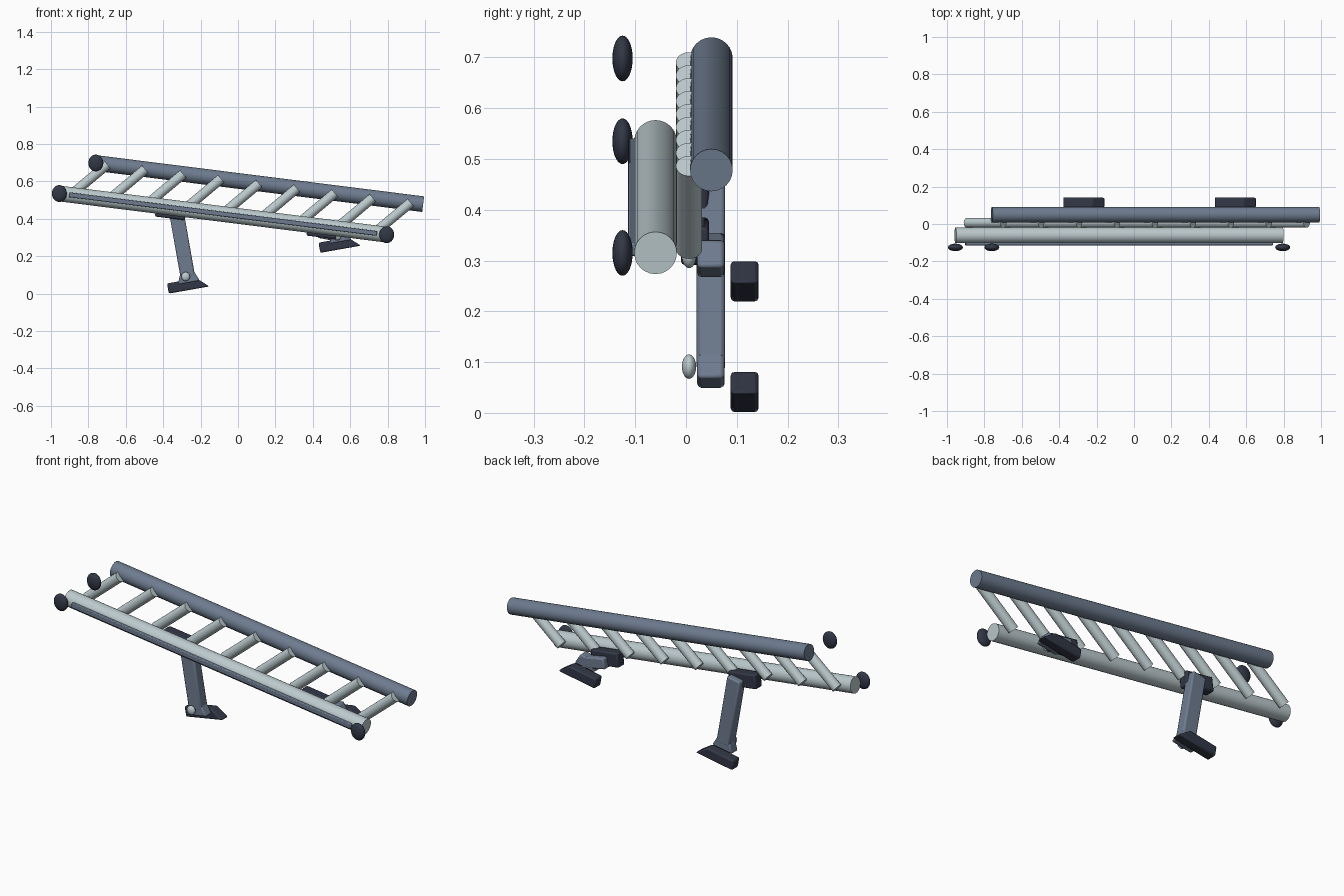
import bpy, bmesh, math
from mathutils import Vector, Matrix

cube = bpy.data.objects.get("Cube")
if cube:
    bpy.data.objects.remove(cube, do_unlink=True)


def material(name, rgb):
    mat = bpy.data.materials.new(name)
    mat.use_nodes = True
    colour = (*rgb, 1.0)
    mat.diffuse_color = colour
    mat.node_tree.nodes["Principled BSDF"].inputs["Base Color"].default_value = colour
    return mat


PALE = material("pale grey metal", (0.50, 0.59, 0.61))
SLATE = material("slate blue metal", (0.155, 0.20, 0.275))
DARK = material("dark navy rubber", (0.032, 0.039, 0.062))


def finish(bm, name, mat, bevel=0.0):
    bmesh.ops.recalc_face_normals(bm, faces=bm.faces)
    mesh = bpy.data.meshes.new(name)
    bm.to_mesh(mesh)
    bm.free()
    mesh.materials.append(mat)
    obj = bpy.data.objects.new(name, mesh)
    bpy.context.collection.objects.link(obj)
    if bevel:
        mod = obj.modifiers.new("soft edges", "BEVEL")
        mod.width = bevel
        mod.segments = 2
    bpy.ops.object.select_all(action="DESELECT")
    obj.select_set(True)
    bpy.context.view_layer.objects.active = obj
    bpy.ops.object.shade_smooth_by_angle(angle=math.radians(35))
    return obj


def tube(name, start, end, radius, mat, sides=24):
    a, b = Vector(start), Vector(end)
    turn = (b - a).to_track_quat("Z", "Y").to_matrix().to_4x4()
    bm = bmesh.new()
    bmesh.ops.create_cone(bm, cap_ends=True, segments=sides, radius1=radius, radius2=radius,
                          depth=(b - a).length, matrix=Matrix.Translation((a + b) / 2) @ turn)
    return finish(bm, name, mat)


def ball(name, centre, radii, mat):
    bm = bmesh.new()
    bmesh.ops.create_uvsphere(bm, u_segments=24, v_segments=14, radius=1,
                              matrix=Matrix.Translation(centre) @ Matrix.Diagonal((*radii, 1)))
    return finish(bm, name, mat)


def slab(name, outline, origin, tilt, y0, y1, mat, bevel=0.008):
    """Extrude an x-z outline from y0 to y1, tilted about its origin."""
    c, s = math.cos(tilt), math.sin(tilt)
    bm = bmesh.new()
    verts = [bm.verts.new((origin[0] + u * c - v * s, y0, origin[1] + u * s + v * c))
             for u, v in outline]
    face = bm.faces.new(verts)
    grown = bmesh.ops.extrude_face_region(bm, geom=[face])["geom"]
    bmesh.ops.translate(bm, vec=(0, y1 - y0, 0),
                        verts=[g for g in grown if isinstance(g, bmesh.types.BMVert)])
    return finish(bm, name, mat, bevel)


def bar(name, a, b, width, y0, y1, mat, bevel=0.008):
    """Straight flat bar between two x-z points."""
    d = Vector(b) - Vector(a)
    h = width / 2
    return slab(name, [(0, -h), (d.length, -h), (d.length, h), (0, h)],
                a, math.atan2(d.y, d.x), y0, y1, mat, bevel)


# Two parallel sloping rails
LOW_A, LOW_B = Vector((-0.955, -0.06, 0.535)), Vector((0.795, -0.06, 0.315))
TOP_A, TOP_B = Vector((-0.76, 0.05, 0.698)), Vector((0.99, 0.05, 0.478))
tube("front_rail", LOW_A, LOW_B, 0.042, PALE)
tube("rear_rail", TOP_A, TOP_B, 0.042, SLATE)

# Raised strip on the face of the front rail
p, q = LOW_A.lerp(LOW_B, 0.03), LOW_A.lerp(LOW_B, 0.97)
bar("front_rail_strip", (p.x, p.z), (q.x, q.z), 0.026, -0.114, -0.095, SLATE, 0.004)

# Slanted rungs
RUNGS = 9
for i in range(RUNGS):
    t = 0.035 + 0.927 * i / (RUNGS - 1)
    low, top = LOW_A.lerp(LOW_B, t), TOP_A.lerp(TOP_B, t)
    low.y = top.y = 0.006
    tube(f"rung_{i + 1}", low, top, 0.026, PALE, 20)

# Flattened end caps
for name, point in (("low", LOW_A), ("high", TOP_A), ("far", LOW_B)):
    ball(f"end_cap_{name}", (point.x, -0.125, point.z), (0.04, 0.02, 0.045), DARK)

# Two leg assemblies: clamp, arm, ankle, pivot and foot
SLOPE = math.atan2(LOW_B.z - LOW_A.z, LOW_B.x - LOW_A.x)
FOOT = [(0, 0), (0.22, 0), (0.16, 0.055), (0, 0.055)]
ANKLE = [(-0.06, -0.03), (0.06, -0.03), (0.035, 0.03), (-0.035, 0.03)]
CLAMP = [(-0.08, -0.038), (0.08, -0.038), (0.08, 0.038), (-0.08, 0.038)]
legs = (("long", 0.0, 0.0, (-0.36, 0.44), (-0.332, 0.45), 0.078),
        ("short", 0.81, 0.218, (0.45, 0.338), (0.43, 0.327), 0.058))
for name, dx, dz, clamp, arm_top, width in legs:
    ankle = (-0.268 + dx, 0.088 + dz)
    slab(f"{name}_leg_clamp", CLAMP, clamp, SLOPE, -0.01, 0.045, DARK)
    bar(f"{name}_leg_arm", arm_top, ankle, width, 0.021, 0.077, SLATE)
    slab(f"{name}_leg_ankle", ANKLE, ankle, math.radians(10), 0.022, 0.076, SLATE)
    ball(f"{name}_leg_pivot", (-0.28 + dx, 0.006, 0.091 + dz), (0.023, 0.014, 0.024), PALE)
    slab(f"{name}_leg_foot", FOOT, (-0.37 + dx, dz), math.radians(10), 0.088, 0.143, DARK)
